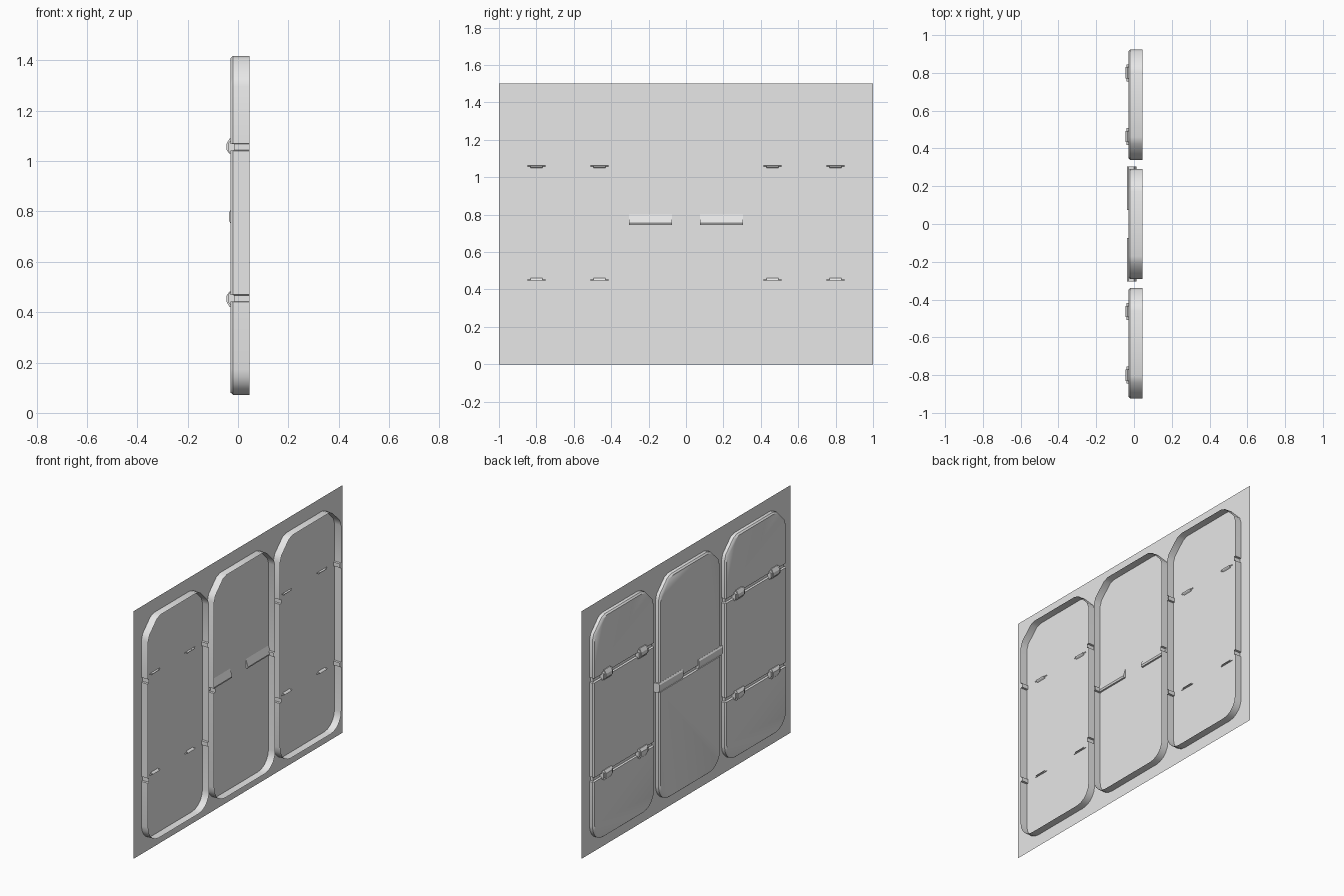
import bpy, bmesh, math

default = bpy.data.objects.get("Cube")
if default:
    bpy.data.objects.remove(default)

grey = bpy.data.materials.new("plain grey")
grey.use_nodes = True
grey.diffuse_color = (0.8, 0.8, 0.8, 1)
grey.node_tree.nodes["Principled BSDF"].inputs["Base Color"].default_value = (0.8, 0.8, 0.8, 1)

RIM, SHOULDER, FACE = 0.045, -0.02, -0.029
BOTTOM, TOP = 0.072, 1.417
HALF = 0.292


def make(name, bm):
    bmesh.ops.recalc_face_normals(bm, faces=bm.faces)
    mesh = bpy.data.meshes.new(name)
    bm.to_mesh(mesh)
    bm.free()
    mesh.materials.append(grey)
    obj = bpy.data.objects.new(name, mesh)
    bpy.context.collection.objects.link(obj)
    return obj


def loft(bm, rings):
    """Skin a closed solid through rings of equal point count."""
    loops = [[bm.verts.new(p) for p in ring] for ring in rings]
    n = len(loops[0])
    for a, b in zip(loops, loops[1:]):
        for i in range(n):
            j = (i + 1) % n
            bm.faces.new((a[i], a[j], b[j], b[i]))
    bm.faces.new(loops[0])
    bm.faces.new(loops[-1])


def prism(bm, section, y0, y1):
    """Extrude an (x, z) section along y."""
    loft(bm, [[(x, y, z) for x, z in section] for y in (y0, y1)])


def outline(yc, inset):
    """Panel outline: round lower corners, softened chamfers above."""
    half, low, high = HALF - inset, BOTTOM + inset, TOP - inset
    r = 0.1
    side = []
    for k in range(6):
        a = math.radians(18 * k)
        side.append((half - r + r * math.sin(a), low + r - r * math.cos(a)))
    for dy, dz in ((0, 0.12), (0.012, 0.085), (0.085, 0.012), (0.12, 0)):
        side.append((half - dy, high - dz))
    return [(yc + y, z) for y, z in side] + [(yc - y, z) for y, z in reversed(side)]


def groove_cutter(yc, z):
    """U-shaped channel that wraps the face and both sides, narrowing inward."""
    bm = bmesh.new()
    out, inn = HALF + 0.02, HALF - 0.01
    u = [(0.1, out), (-0.1, out), (-0.1, -out), (0.1, -out),
         (0.1, -inn), (FACE + 0.013, -inn), (FACE + 0.013, inn), (0.1, inn)]
    loft(bm, [[(x, yc + y, z + dz * (1.25 if abs(y) == out else 0.75)) for x, y in u]
              for dz in (-0.016, 0.016)])
    cutter = make("groove_cutter", bm)
    cutter.hide_render = True
    return cutter


def panel(name, yc, grooves):
    bm = bmesh.new()
    rings = ((RIM, 0), (SHOULDER, 0), (FACE, 0.008))
    loft(bm, [[(x, y, z) for y, z in outline(yc, inset)] for x, inset in rings])
    obj = make(name, bm)
    cutters = [groove_cutter(yc, z) for z in grooves]
    for cutter in cutters:
        mod = obj.modifiers.new("groove", "BOOLEAN")
        mod.object = cutter
        mod.operation = "DIFFERENCE"
        mod.solver = "EXACT"
    bpy.context.view_layer.update()
    mesh = bpy.data.meshes.new_from_object(obj.evaluated_get(bpy.context.evaluated_depsgraph_get()))
    obj.modifiers.clear()
    for cutter in cutters:
        bpy.data.objects.remove(cutter)
    # Open the shell on the rim side
    bm = bmesh.new()
    bm.from_mesh(mesh)
    lid = [f for f in bm.faces if all(abs(v.co.x - RIM) < 1e-4 for v in f.verts)]
    bmesh.ops.delete(bm, geom=lid, context="FACES")
    bm.to_mesh(mesh)
    bm.free()
    obj.data = mesh
    bpy.context.view_layer.objects.active = obj
    bpy.ops.object.select_all(action="DESELECT")
    obj.select_set(True)
    bpy.ops.object.shade_smooth_by_angle(angle=math.radians(40))


def clasp(name, yc, zc, flip):
    """Hinge clasp: wide knuckle, narrow outer block and a thin inner tongue."""
    bm = bmesh.new()
    knuckle = [(-0.04, -0.014), (-0.04, 0.014), (-0.03, 0.026), (-0.012, 0.02),
               (-0.012, -0.02), (-0.03, -0.026)]
    block = [(-0.046, -0.01), (-0.046, 0.012), (-0.034, 0.034), (-0.022, 0.034),
             (-0.022, -0.026), (-0.034, -0.026)]
    tongue = [(-0.015, 0.006), (0.012, 0.006), (0.008, 0), (-0.015, -0.016)]
    for section, half in ((knuckle, 0.045), (block, 0.03), (tongue, 0.032)):
        prism(bm, [(x, zc + flip * z) for x, z in section], yc - half, yc + half)
    # Wider root of the tongue
    root = [(-0.015, 0.007), (0.004, 0.007), (-0.015, -0.012)]
    prism(bm, [(x, zc + flip * z) for x, z in root], yc - 0.048, yc + 0.048)
    make(name, bm)


# Flat backing sheet
bm = bmesh.new()
bm.faces.new([bm.verts.new((0, y, z)) for y, z in ((-1, 0), (1, 0), (1, 1.5), (-1, 1.5))])
make("backing_sheet", bm)

# Three shell panels
SEAMS = (0.455, 1.055)
panel("middle_panel", 0, (0.757,))
for label, s in (("front", -1), ("rear", 1)):
    panel(label + "_panel", s * 0.632, SEAMS)
    for level, z, flip in (("lower", SEAMS[0], -1), ("upper", SEAMS[1], 1)):
        for place, y in (("inner", 0.463), ("outer", 0.8)):
            clasp(f"{label}_{level}_{place}_clasp", s * y, z, flip)
    # Grab handle beside the middle seam
    bm = bmesh.new()
    grip = [(-0.026, 0.745), (-0.036, 0.765), (-0.036, 0.795), (-0.03, 0.804),
            (0, 0.8), (0.014, 0.755), (0.01, 0.745)]
    prism(bm, grip, s * 0.075, s * 0.305)
    make(label + "_handle", bm)
